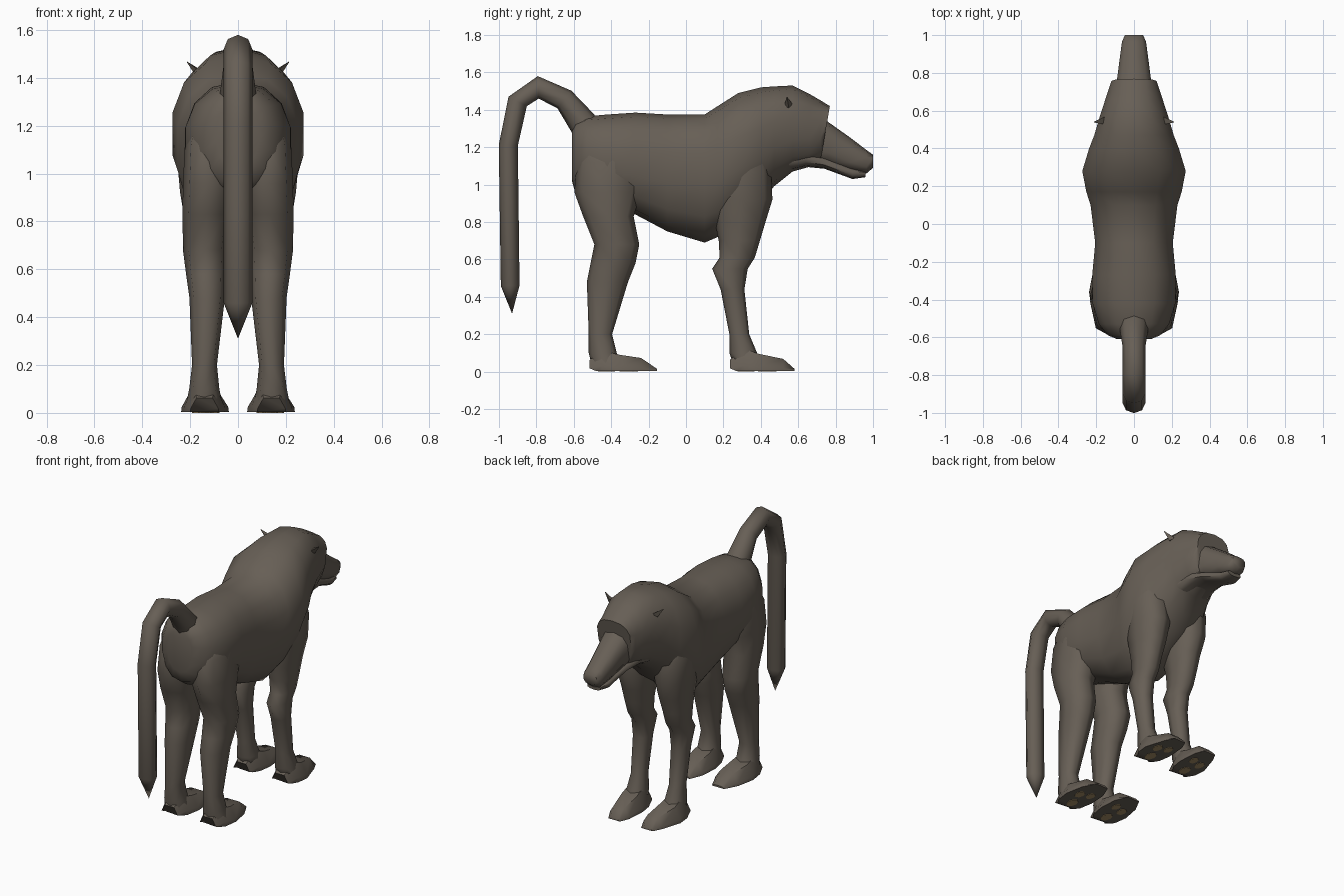
import bpy, bmesh, math
from mathutils import Vector

fur = bpy.data.materials.new("grey brown fur")
fur.diffuse_color = (0.135, 0.114, 0.092, 1)
tan = bpy.data.materials.new("tan sole skin")
tan.diffuse_color = (0.38, 0.27, 0.13, 1)


def loft(name, rings, angle=60, mat=fur):
    """Skin a list of equal-length point rings and cap both ends."""
    bm = bmesh.new()
    vs = [[bm.verts.new(p) for p in r] for r in rings]
    n = len(vs[0])
    for a, b in zip(vs, vs[1:]):
        for i in range(n):
            j = (i + 1) % n
            bm.faces.new((a[i], a[j], b[j], b[i]))
    bm.faces.new(vs[0][::-1])
    bm.faces.new(vs[-1])
    bmesh.ops.remove_doubles(bm, verts=bm.verts, dist=1e-5)
    bmesh.ops.recalc_face_normals(bm, faces=bm.faces)
    me = bpy.data.meshes.new(name)
    bm.to_mesh(me)
    bm.free()
    me.materials.append(mat)
    me.shade_smooth()
    me.set_sharp_from_angle(angle=math.radians(angle))
    ob = bpy.data.objects.new(name, me)
    bpy.context.collection.objects.link(ob)
    return ob


def sgnpow(v, e):
    return math.copysign(abs(v) ** e, v)


def section(y, top, mid, bot, w, n=14, e=1.0):
    """Upright egg-shaped ring; mid is the height of the widest point."""
    out = []
    for k in range(n):
        a = math.tau * k / n + math.pi / 2
        c, s = sgnpow(math.cos(a), e), sgnpow(math.sin(a), e)
        out.append((w * c, y, mid + s * ((top - mid) if s > 0 else (mid - bot))))
    return out


def slab(s, z, y0, y1, x0, x1, n=8):
    """Level ring for a limb on side s."""
    return [(s * ((x0 + x1) / 2 + (x1 - x0) / 2 * sgnpow(math.cos(a), .85)),
             (y0 + y1) / 2 + (y1 - y0) / 2 * sgnpow(math.sin(a), .85), z)
            for a in (math.tau * k / n for k in range(n))]


# Torso, mane and skull: y, top, mid, bottom, half width
torso = [(-.61, 1.29, 1.18, 1.02, .09), (-.59, 1.335, 1.16, .95, .14),
         (-.53, 1.365, 1.14, .91, .19), (-.42, 1.375, 1.13, .89, .224),
         (-.27, 1.385, 1.12, .84, .226), (-.1, 1.375, 1.1, .75, .21),
         (.1, 1.375, 1.1, .69, .235), (.17, 1.42, 1.12, .72, .258),
         (.28, 1.49, 1.17, .82, .28), (.4, 1.52, 1.22, .9, .243),
         (.47, 1.525, 1.27, .99, .215), (.57, 1.53, 1.3, 1.07, .185),
         (.66, 1.485, 1.3, 1.095, .155), (.72, 1.45, 1.3, 1.11, .135)]
body = [section(*t, e=.88) for t in torso]
# Face plane leans forward to form the brow
body.append([(x, .735 + (z - 1.22) * .17, z)
             for x, y, z in section(.75, 1.42, 1.32, 1.13, .122, e=.8)])
loft("body", body, 50)

# Muzzle and lower jaw
loft("muzzle", [section(y, t, m, b, w, 10, .75) for y, t, m, b, w in
                [(.66, 1.4, 1.25, 1.12, .11), (.76, 1.335, 1.22, 1.1, .094),
                 (.88, 1.25, 1.15, 1.075, .078), (.965, 1.185, 1.12, 1.06, .066),
                 (1.0, 1.16, 1.13, 1.09, .05)]])
loft("lower_jaw", [section(y, t, m, b, w, 10, .75) for y, t, m, b, w in
                   [(.5, 1.2, 1.13, 1.06, .14), (.64, 1.18, 1.14, 1.095, .115),
                    (.74, 1.15, 1.12, 1.085, .09), (.89, 1.09, 1.062, 1.03, .065),
                    (.96, 1.07, 1.06, 1.04, .05)]])

# Tail: sweep of y, z, radius
path = [(-.46, 1.2, .09), (-.56, 1.34, .075), (-.65, 1.455, .06),
        (-.79, 1.52, .06), (-.9, 1.445, .055), (-.95, 1.21, .051),
        (-.94, .46, .05), (-.93, .31, .0)]
rings = []
for i, (y, z, r) in enumerate(path):
    p, q = path[max(i - 1, 0)], path[min(i + 1, len(path) - 1)]
    d = Vector((0, q[0] - p[0], q[1] - p[1])).normalized()
    side = Vector((1, 0, 0))
    up = side.cross(d)
    rings.append([Vector((0, y, z)) + side * (max(r, .06) if r else 0) * math.cos(a)
                  + up * r * math.sin(a)
                  for a in (math.tau * k / 8 for k in range(8))])
loft("tail", rings, 70)

# Limbs: z, back y, front y, inner x, outer x
hind = [(1.27, -.5, -.24, .08, .18), (1.12, -.585, -.2, .02, .222),
        (.96, -.597, -.24, .012, .23), (.83, -.55, -.28, .03, .232),
        (.68, -.49, -.25, .045, .23), (.58, -.51, -.27, .05, .217),
        (.48, -.53, -.31, .055, .203), (.2, -.52, -.395, .088, .192),
        (.1, -.52, -.37, .078, .204), (.02, -.5, -.34, .062, .22)]
fore = [(1.27, .19, .39, .1, .23), (1.08, .14, .455, .04, .256),
        (.92, .14, .462, .04, .242), (.8, .155, .425, .05, .222),
        (.7, .175, .395, .067, .212), (.61, .18, .368, .075, .203),
        (.55, .14, .33, .078, .2), (.44, .185, .312, .083, .195),
        (.2, .232, .338, .09, .188), (.1, .232, .38, .078, .2),
        (.02, .26, .4, .068, .212)]
# Feet: y, height, half width, centre x
hind_foot = [(-.515, .06, .06, .14), (-.45, .11, .085, .14), (-.36, .088, .1, .138),
             (-.24, .07, .085, .13), (-.155, .012, .045, .125)]
fore_foot = [(.235, .06, .06, .14), (.31, .12, .085, .14), (.39, .092, .095, .138),
             (.52, .065, .07, .122), (.58, .012, .042, .12)]
profile = ((-1, 0), (1, 0), (.97, .25), (.55, 1), (-.55, 1), (-.97, .25))

for s, tag in ((1, "right"), (-1, "left")):
    for label, limb, foot in (("hind", hind, hind_foot), ("front", fore, fore_foot)):
        loft(f"{label}_leg_{tag}", [slab(s, *r) for r in limb], 75)
        loft(f"{label}_foot_{tag}",
             [[(s * c + w * u, y + (.035 if k < 2 and i == 0 else 0), .003 + h * v)
               for k, (u, v) in enumerate(profile)]
              for i, (y, h, w, c) in enumerate(foot)], 55)
        # Thin bare-skin pads under the sole
        for i, (t, px, r) in enumerate(((.25, .0, .03), (.55, .03, .026), (.62, -.035, .024))):
            y = foot[0][0] + t * (foot[-1][0] - foot[0][0])
            loft(f"{label}_sole_pad_{i}_{tag}",
                 [[(s * (.137 + px) + r * math.cos(a), y + 1.5 * r * math.sin(a), z)
                   for a in (math.tau * k / 8 for k in range(8))] for z in (0, .003)], 30, tan)
    # Small pointed ear
    tip = Vector((s * .212, .54, 1.468))
    loft(f"ear_{tag}", [[(s * .15, .525, 1.42), (s * .15, .57, 1.43), (s * .178, .55, 1.41)],
                        [tip + Vector(v) * .002 for v in ((0, -1, 0), (0, 1, 0), (s, 0, -1))]])
